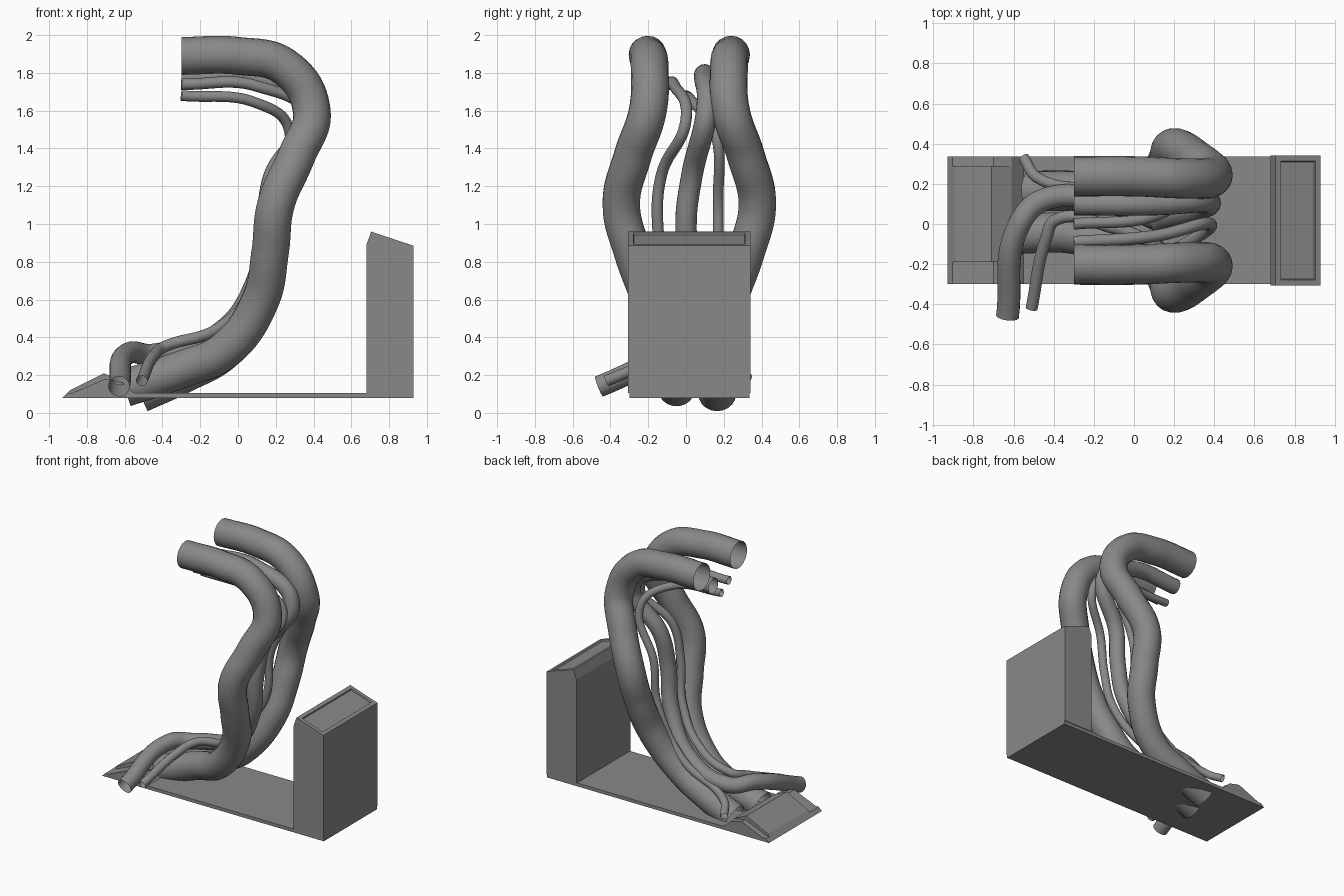
import bpy
import bmesh

cube = bpy.data.objects.get("Cube")
if cube:
    bpy.data.objects.remove(cube, do_unlink=True)

# Single grey finish
shade = .25
grey = bpy.data.materials.new("mid_grey")
grey.use_nodes = True
grey.diffuse_color = (shade, shade, shade, 1)
grey.node_tree.nodes["Principled BSDF"].inputs["Base Color"].default_value = grey.diffuse_color


def add_object(name, data):
    """Link a new object that uses the shared grey material."""
    data.materials.append(grey)
    obj = bpy.data.objects.new(name, data)
    bpy.context.collection.objects.link(obj)
    return obj


def prism(name, profile, front, back, panel_border=None):
    """Extrude an x-z profile along y, optionally with a recessed top panel."""
    bm = bmesh.new()
    face = bm.faces.new([bm.verts.new((x, front, z)) for x, z in profile])
    extruded = bmesh.ops.extrude_face_region(bm, geom=[face])
    moved = [v for v in extruded["geom"] if isinstance(v, bmesh.types.BMVert)]
    bmesh.ops.translate(bm, verts=moved, vec=(0, back - front, 0))
    bmesh.ops.recalc_face_normals(bm, faces=bm.faces)
    if panel_border:
        top = max(bm.faces, key=lambda f: f.normal.z)
        bmesh.ops.inset_region(bm, faces=[top], thickness=panel_border)
        bmesh.ops.inset_region(bm, faces=[top], thickness=panel_border / 8, depth=-panel_border / 4)
    mesh = bpy.data.meshes.new(name)
    bm.to_mesh(mesh)
    bm.free()
    return add_object(name, mesh)


def pipe(name, radius, points):
    """Sweep an open round tube smoothly through the points."""
    curve = bpy.data.curves.new(name, "CURVE")
    curve.dimensions = "3D"
    curve.bevel_depth = radius
    curve.bevel_resolution = 8
    spline = curve.splines.new("BEZIER")
    spline.bezier_points.add(len(points) - 1)
    for knot, position in zip(spline.bezier_points, points):
        knot.co = position
        knot.handle_left_type = knot.handle_right_type = "AUTO"
    obj = add_object(name, curve)
    bpy.ops.object.select_all(action="DESELECT")
    obj.select_set(True)
    bpy.context.view_layer.objects.active = obj
    bpy.ops.object.convert(target="MESH")
    bpy.ops.object.shade_smooth_by_angle()


# Base plate, end box and ramp with a raised centre
left_end, right_end = -.93, .93
front, back = -.3, .335
bottom, deck = .08, .105
rim = .006
prism("base_plate", [(left_end, bottom), (right_end, bottom), (right_end, deck), (left_end + deck / 4, deck)],
      front, back)
prism("end_box", [(.68, deck), (right_end, deck), (right_end, .885), (.705, .96), (.68, .89)],
      front - rim, back + rim, panel_border=.04)
prism("ramp", [(left_end, bottom), (-.55, bottom), (-.55, deck), (-.61, .16), (-.7, .18), (-.89, .1)],
      front, back)
prism("ramp_raised_centre", [(-.92, .09), (-.6, .09), (-.61, .165), (-.71, .21), (-.89, .12)],
      -.19, .29)

# Two large pipes: one side profile, bowed apart symmetrically, then separate lower ends
profile = [(-.3, 1.89), (0, 1.89), (.25, 1.83), (.39, 1.6), (.31, 1.36),
           (.2, 1.1), (.17, .85), (.12, .6), (-.07, .33)]
spread = [.22, .22, .21, .22, .3, .36, .3, .21, .14]
middle = (front + back) / 2
lower_ends = {
    "right": (-1, [(-.3, -.05, .23), (-.6, -.05, .13)]),
    "left": (1, [(-.3, .165, .2), (-.52, .165, .1)]),
}
for label, (sign, tail) in lower_ends.items():
    upper = [(x, middle + sign * y, z) for (x, z), y in zip(profile, spread)]
    pipe("large_pipe_" + label, .1, upper + tail)

# Medium pipe between them, turning out to the front at the bottom
pipe("medium_pipe", .057, [
    (-.3, .1, 1.77), (.1, .1, 1.77), (.37, .11, 1.6), (.19, .03, 1.25), (.15, 0, 1),
    (.1, .03, .7), (-.1, .1, .42), (-.45, .12, .31), (-.57, 0, .32), (-.63, -.46, .14)])

# Two thin pipes
pipe("thin_pipe_right", .03, [
    (-.3, -.09, 1.74), (.1, -.06, 1.73), (.38, 0, 1.55), (.2, -.13, 1.26), (.15, -.15, 1),
    (.1, -.1, .7), (-.1, -.02, .45), (-.39, .02, .35), (-.44, -.08, .31), (-.51, -.42, .17)])
pipe("thin_pipe_left", .028, [
    (-.3, 0, 1.68), (.1, .04, 1.64), (.27, .15, 1.5), (.15, .17, 1.1), (.12, .17, .8),
    (-.1, .18, .43), (-.48, .23, .24), (-.55, .33, .18)])
